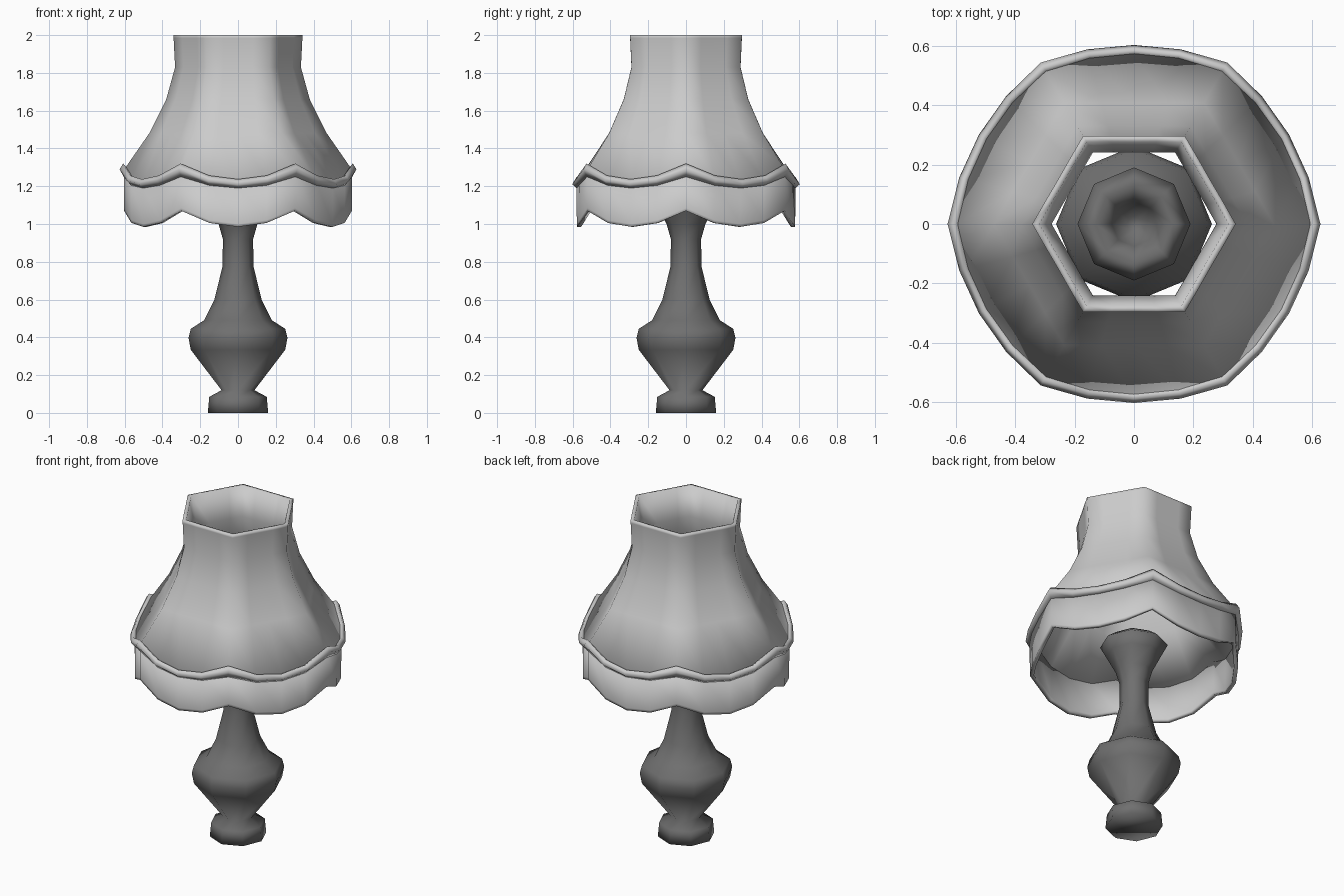
import bpy, bmesh
from math import sin, cos, tau, radians

if "Cube" in bpy.data.objects:
    bpy.data.objects.remove(bpy.data.objects["Cube"])


def material(name, value):
    mat = bpy.data.materials.new(name)
    mat.diffuse_color = (value, value, value, 1)
    mat.use_nodes = True
    mat.node_tree.nodes["Principled BSDF"].inputs["Base Color"].default_value = mat.diffuse_color
    return mat


def loft(name, rings, closed, mat):
    """Skin a stack of equal-length rings; closed joins last ring to first."""
    bm = bmesh.new()
    rows = [[bm.verts.new(p) for p in ring] for ring in rings]
    n = len(rows[0])
    pairs = list(zip(rows, rows[1:]))
    if closed:
        pairs.append((rows[-1], rows[0]))
    else:
        bm.faces.new(rows[0])
        bm.faces.new(rows[-1])
    for a, b in pairs:
        for k in range(n):
            j = (k + 1) % n
            bm.faces.new((a[k], a[j], b[j], b[k]))
    bmesh.ops.recalc_face_normals(bm, faces=bm.faces)
    for f in bm.faces:
        f.smooth = True
    mesh = bpy.data.meshes.new(name)
    bm.to_mesh(mesh)
    bm.free()
    mesh.materials.append(mat)
    ob = bpy.data.objects.new(name, mesh)
    bpy.context.collection.objects.link(ob)
    return ob


def round_ring(r, z, n=8):
    return [(r * cos(tau * k / n), r * sin(tau * k / n), z) for k in range(n)]


def scallop_ring(rc, zc, rm, zm):
    """Six-cornered ring, four steps a side: corner and mid-side radius, height."""
    ring = []
    for k in range(24):
        f = (1, 0.24, 0, 0.24)[k % 4]
        r, z, a = rm + (rc - rm) * f, zm + (zc - zm) * f, tau * k / 24
        ring.append((r * cos(a), r * sin(a), z))
    return ring


def hex_row(r, z):
    return (r, z, r * 0.866, z)


dark = material("dark_grey", 0.16)
pale = material("mid_grey", 0.56)

# Turned eight-sided stand with a hollow flared top
stand = [(0.16, 0), (0.152, 0.085), (0.087, 0.12), (0.25, 0.334), (0.262, 0.398),
         (0.25, 0.445), (0.18, 0.49), (0.125, 0.6), (0.082, 0.775), (0.08, 0.92),
         (0.103, 1.0), (0.155, 1.1), (0.19, 1.165), (0.13, 1.21), (0.075, 1.07), (0.025, 1.01)]
loft("lamp_stand", [round_ring(r, z) for r, z in stand], False, dark)

# Hexagonal flared shade: outer wall down, inner wall back up
shade = [hex_row(0.342, 2.0), hex_row(0.341, 1.985), hex_row(0.333, 1.83),
         hex_row(0.38, 1.66), hex_row(0.47, 1.48),
         (0.595, 1.3, 0.58, 1.22), (0.575, 1.275, 0.56, 1.2),
         hex_row(0.44, 1.46), hex_row(0.34, 1.65), hex_row(0.277, 1.83), hex_row(0.318, 2.0)]
loft("lamp_shade", [scallop_ring(*r) for r in shade], True, pale)

# Rolled trim following the scalloped edge
trim = [(0.59, 1.3, 0.57, 1.23), (0.608, 1.32, 0.587, 1.237), (0.627, 1.29, 0.602, 1.21),
        (0.605, 1.25, 0.58, 1.19), (0.583, 1.265, 0.562, 1.205)]
loft("shade_trim", [scallop_ring(*r) for r in trim], True, pale)

# Hanging scalloped skirt
skirt = [(0.603, 1.28, 0.58, 1.205), (0.603, 1.085, 0.578, 1.0), (0.603, 1.07, 0.578, 0.985),
         (0.58, 1.07, 0.555, 0.985), (0.58, 1.085, 0.555, 1.0), (0.58, 1.28, 0.557, 1.205)]
loft("shade_skirt", [scallop_ring(*r) for r in skirt], True, pale)
